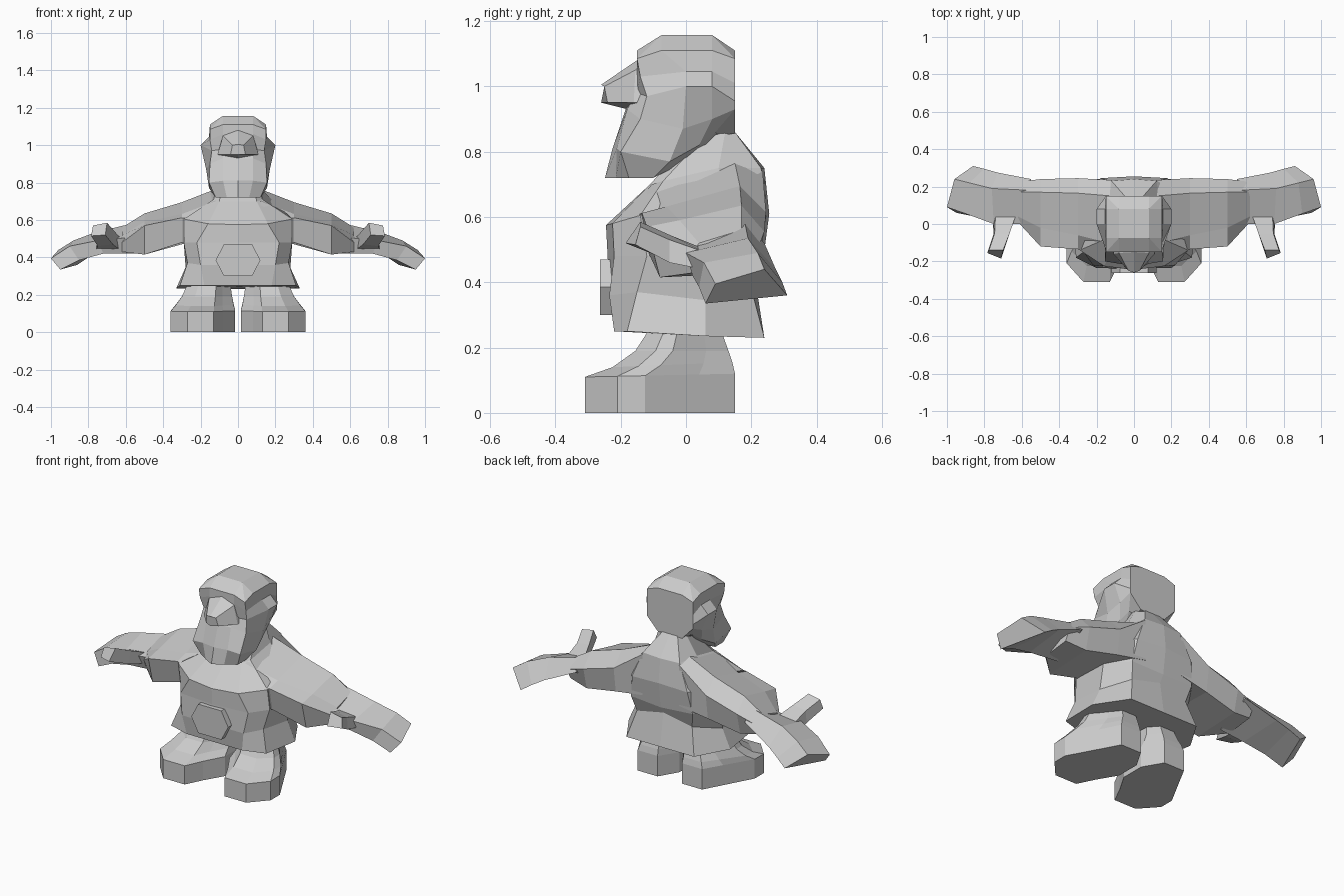
import bpy, bmesh, math

grey = bpy.data.materials.new("stone_grey")
grey.diffuse_color = (0.6, 0.6, 0.6, 1)


def loft(name, rings, sides=(1,)):
    """Skin equal-length rings of points, cap both ends; sides=(1,-1) adds a mirrored twin."""
    bm = bmesh.new()
    for s in sides:
        vs = [[bm.verts.new((s * x, y, z)) for x, y, z in r] for r in rings]
        n = len(rings[0])
        for a, b in zip(vs, vs[1:]):
            for i in range(n):
                j = (i + 1) % n
                bm.faces.new((a[i], a[j], b[j], b[i]))
        bm.faces.new(vs[0])
        bm.faces.new(vs[-1])
    bmesh.ops.remove_doubles(bm, verts=bm.verts, dist=0.0005)
    bmesh.ops.recalc_face_normals(bm, faces=bm.faces)
    me = bpy.data.meshes.new(name)
    bm.to_mesh(me)
    bm.free()
    me.materials.append(grey)
    ob = bpy.data.objects.new(name, me)
    bpy.context.collection.objects.link(ob)
    return ob


def full(half):
    """Close a half outline (front centre to back) with its mirror image."""
    return half + [(-x, y, z) for x, y, z in reversed(half) if x > 0.001]


# Tunic body, hem to neck
loft("tunic", [full(h) for h in (
    [(0, -.22, .25), (.18, -.22, .25), (.31, -.18, .25), (.33, .06, .235), (.22, .24, .23), (0, .24, .23)],
    [(0, -.235, .36), (.2, -.235, .36), (.27, -.15, .37), (.28, .06, .345), (.18, .2, .38), (0, .21, .42)],
    [(0, -.24, .48), (.22, -.22, .48), (.29, -.12, .48), (.29, .1, .48), (.2, .225, .47), (0, .235, .46)],
    [(0, -.245, .575), (.16, -.225, .58), (.29, -.14, .605), (.27, .15, .61), (.18, .245, .6), (0, .255, .61)],
    [(0, -.11, .70), (.1, -.11, .70), (.13, -.07, .71), (.14, .1, .75), (.12, .23, .75), (0, .24, .75)],
    [(0, -.02, .8), (.08, -.02, .8), (.1, .05, .84), (.09, .12, .86), (.05, .15, .86), (0, .15, .86)],
)])

# Head: beard, cheeks, ear bumps, cap
head = [
    [(0, -.248, .72), (.06, -.215, .72), (.12, -.175, .72), (.12, -.1, .72), (.1, -.02, .76), (.1, .06, .82), (.06, .08, .84)],
    [(0, -.225, .81), (.08, -.212, .81), (.155, -.2, .8), (.155, -.05, .77), (.13, .04, .82), (.11, .09, .86), (.07, .1, .85)],
    [(0, -.185, .93), (.08, -.18, .93), (.15, -.14, .9), (.17, -.01, .87), (.16, .08, .9), (.15, .15, .93), (.08, .15, .855)],
    [(0, -.15, .98), (.08, -.15, .98), (.14, -.12, .97), (.2, 0, 1.0), (.2, .08, 1.0), (.15, .15, .955), (.08, .15, .95)]]
head += [
    [(0, -.15, 1.06), (.08, -.15, 1.06), (.15, -.14, 1.03), (.155, 0, 1.045), (.155, .08, 1.045), (.15, .15, 1.01), (.08, .15, 1.02)],
    [(0, -.15, 1.11), (.08, -.15, 1.11), (.15, -.15, 1.085), (.15, -.075, 1.11), (.15, .08, 1.11), (.15, .15, 1.085), (.08, .15, 1.11)],
    [(x, -.075, 1.157) for x in (0, .08, .08, .08)] + [(.08, .08, 1.157)] * 3]
loft("head", [full(h) for h in head])

# Nose: wedge drawn to a vertical ridge
loft("nose", [
    [(0, -.13, 1.085), (.08, -.13, 1.055), (.11, -.13, .95), (0, -.13, .93), (-.11, -.13, .95), (-.08, -.13, 1.055)],
    [(0, -.15, 1.08), (.08, -.155, 1.05), (.11, -.16, .95), (0, -.18, .93), (-.11, -.16, .95), (-.08, -.155, 1.05)],
    [(0, -.26, 1.005), (.03, -.25, 1.0), (.04, -.24, .95), (0, -.26, .95), (-.04, -.24, .95), (-.03, -.25, 1.0)],
])

# Six-sided belt buckle
hexa = [(.12 * math.cos(math.radians(a)), .385 + .098 * math.sin(math.radians(a)))
        for a in range(0, 360, 60)]
loft("buckle", [[(x * (1.25 if abs(x) < .1 else 1), y, z) for x, z in hexa] for y in (-.2, -.263)])


def section(x, *yz):
    return [(x, y, z) for y, z in yz]


# Sleeves
loft("sleeves", [
    section(.12, (-.2, .58), (-.105, .70), (.15, .765), (.235, .74), (.235, .5), (-.13, .48)),
    section(.3, (-.135, .612), (-.06, .632), (.165, .695), (.245, .615), (.225, .47), (-.11, .48)),
    section(.5, (-.12, .57), (-.02, .59), (.17, .635), (.24, .555), (.21, .43), (-.08, .415)),
    section(.62, (.01, .48), (.04, .52), (.17, .56), (.225, .515), (.19, .45), (.03, .43)),
], (1, -1))

# Mitten hands
loft("hands", [
    [(.55, .0, .51), (.55, .18, .585), (.55, .24, .52), (.55, .04, .42)],
    [(.75, .0, .49), (.76, .19, .535), (.73, .275, .44), (.72, .02, .42)],
    [(.9, .055, .46), (.88, .22, .49), (.8, .295, .4), (.85, .04, .385)],
    [(1.0, .09, .395), (.96, .24, .44), (.86, .31, .36), (.95, .06, .335)],
], (1, -1))

# Thumbs
loft("thumbs", [
    [(.76, .05, .44), (.74, .05, .495), (.63, .05, .505), (.63, .05, .44)],
    [(.75, -.05, .46), (.745, -.05, .53), (.665, -.05, .545), (.67, -.06, .47)],
    [(.785, -.155, .515), (.775, -.14, .57), (.7, -.14, .585), (.71, -.185, .52)],
], (1, -1))

# Boots with short legs
sole = [(.13, -.31), (.27, -.31), (.36, -.21), (.36, -.125), (.27, .04),
        (.21, .15), (.08, .15), (.015, .04), (.015, -.1), (.08, -.21)]


def boot_ring(y_front, y_back, cx, sx, z0, z1):
    """Sole outline squeezed to a new length and width, height blending toe to heel."""
    out = []
    for x, y in sole:
        t = (y + .31) / .46
        out.append((cx + (x - .18) * sx, y_front + t * (y_back - y_front), z0 + t * (z1 - z0)))
    return out


loft("boots", [
    boot_ring(-.31, .15, .18, 1, 0, 0),
    boot_ring(-.31, .15, .18, 1, .11, .12),
    boot_ring(-.225, .142, .172, .9, .14, .155),
    boot_ring(-.155, .13, .16, .78, .19, .19),
    boot_ring(-.11, .105, .15, .66, .26, .26),
], (1, -1))
